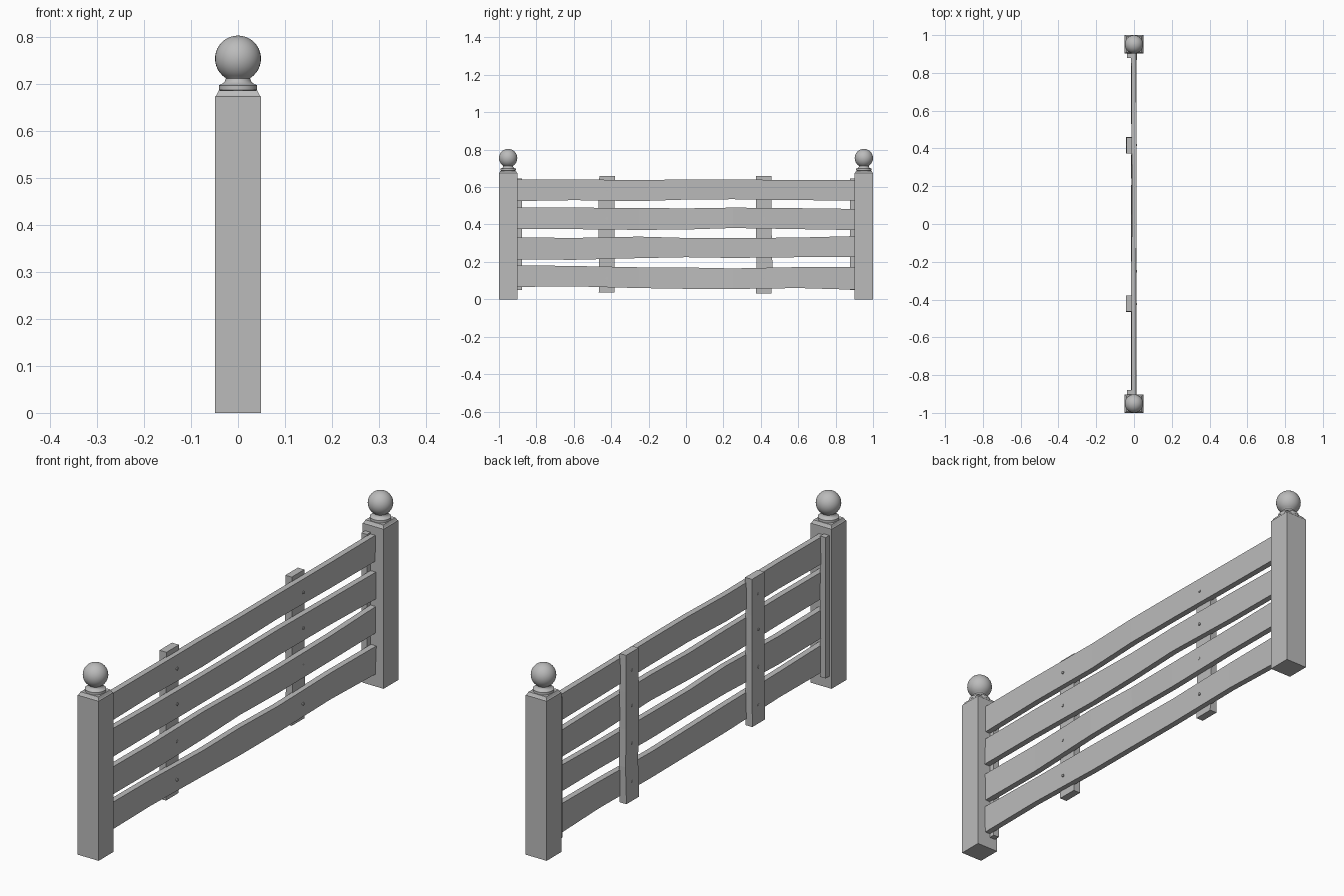
import bpy, bmesh, math, random
from mathutils import Matrix, Vector

if "Cube" in bpy.data.objects:
    bpy.data.objects.remove(bpy.data.objects["Cube"])

random.seed(4)
wood = bpy.data.materials.new("grey")
wood.diffuse_color = (0.5, 0.5, 0.5, 1)
wood.use_nodes = True
wood.node_tree.nodes["Principled BSDF"].inputs["Base Color"].default_value = wood.diffuse_color


def finish(bm, name, smooth=False):
    bmesh.ops.recalc_face_normals(bm, faces=bm.faces[:])
    me = bpy.data.meshes.new(name)
    bm.to_mesh(me)
    bm.free()
    me.materials.append(wood)
    if smooth:
        me.shade_smooth()
        me.set_sharp_from_angle(angle=math.radians(35))
    ob = bpy.data.objects.new(name, me)
    bpy.context.collection.objects.link(ob)
    return ob


def loft(name, rings, smooth=False):
    """Skin a list of closed rings and cap both ends."""
    bm = bmesh.new()
    rows = [[bm.verts.new(p) for p in r] for r in rings]
    n = len(rows[0])
    for a, b in zip(rows, rows[1:]):
        for i in range(n):
            j = (i + 1) % n
            bm.faces.new((a[i], a[j], b[j], b[i]))
    bm.faces.new(rows[0])
    bm.faces.new(rows[-1])
    return finish(bm, name, smooth)


def square(h, cy, z):
    return [(sx * h, cy + sy * h, z) for sx, sy in ((-1, -1), (1, -1), (1, 1), (-1, 1))]


def circle(r, cy, z, n=32):
    return [(r * math.cos(2 * math.pi * i / n), cy + r * math.sin(2 * math.pi * i / n), z)
            for i in range(n)]


# Collar and ball profile: radius, height
profile = [(0.037, 0.680), (0.037, 0.687), (0.041, 0.688), (0.041, 0.698), (0.036, 0.700),
           (0.030, 0.704), (0.027, 0.708), (0.026, 0.713)]
R, C = 0.049, 0.755
for k in range(17):
    a = math.radians(-57 + k * (146 / 16))
    profile.append((R * math.cos(a), C + R * math.sin(a)))

for side, tag in ((-1, "front"), (1, "back")):
    cy = side * 0.951
    # Square post with a sloped top
    loft(tag + "_post", [square(0.049, cy, 0), square(0.049, cy, 0.674),
                         square(0.046, cy, 0.677), square(0.041, cy, 0.687)])
    # Turned collar and ball finial
    loft(tag + "_finial", [circle(r, cy, z) for r, z in profile], True)
    # Thin strip fixed to the inner face of the post
    y0, y1 = side * 0.878, side * 0.905
    loft(tag + "_strip", [[(-0.038, y0, z), (-0.012, y0, z), (-0.012, y1, z), (-0.038, y1, z)]
                          for z in (0.05, 0.645)])

# Rough-sawn rails: top and bottom edge heights along the length
stations = [-0.91, -0.6, -0.25, 0.0, 0.25, 0.6, 0.91]
rails = [
    ([.640, .640, .638, .640, .640, .638, .638], [.525, .530, .525, .533, .535, .530, .528]),
    ([.492, .490, .488, .486, .490, .487, .483], [.375, .375, .371, .373, .381, .375, .370]),
    ([.331, .328, .335, .328, .327, .330, .338], [.213, .211, .220, .225, .221, .225, .226]),
    ([.182, .178, .171, .170, .165, .172, .172], [.066, .069, .060, .056, .055, .060, .051]),
]
for i, (tops, bots) in enumerate(rails):
    rings = []
    for y, t, b in zip(stations, tops, bots):
        u = random.uniform(-0.003, 0.003)   # warp at the top edge
        v = random.uniform(-0.003, 0.003)   # warp at the bottom edge
        rings.append([(-0.013 + u, y, t), (0.012 + u, y, t),
                      (0.012 + v, y, b), (-0.013 + v, y, b)])
    loft("rail_%d" % (i + 1), rings)

# Upright battens behind the rails, slightly uneven
for cy, z0, z1, tag in ((-0.424, 0.035, 0.660, "front"), (0.418, 0.030, 0.658, "back")):
    rings = []
    for k in range(5):
        z = z0 + (z1 - z0) * k / 4
        d = random.uniform(-0.003, 0.003)
        x = -0.041 + random.uniform(-0.002, 0.002)
        rings.append([(x, cy - 0.042 + d, z), (-0.010, cy - 0.042 + d, z),
                      (-0.010, cy + 0.042 + d, z), (x, cy + 0.042 + d, z)])
    loft(tag + "_batten", rings)

    # Nail heads on both faces
    bm = bmesh.new()
    for z in (0.582, 0.432, 0.274, 0.112):
        for x in (0.0125, -0.0405):
            m = Matrix.Translation(Vector((x, cy, z))) @ Matrix.Rotation(math.pi / 2, 4, 'Y')
            bmesh.ops.create_cone(bm, cap_ends=True, segments=10, radius1=0.006,
                                  radius2=0.006, depth=0.006, matrix=m)
    finish(bm, tag + "_nails", True)
